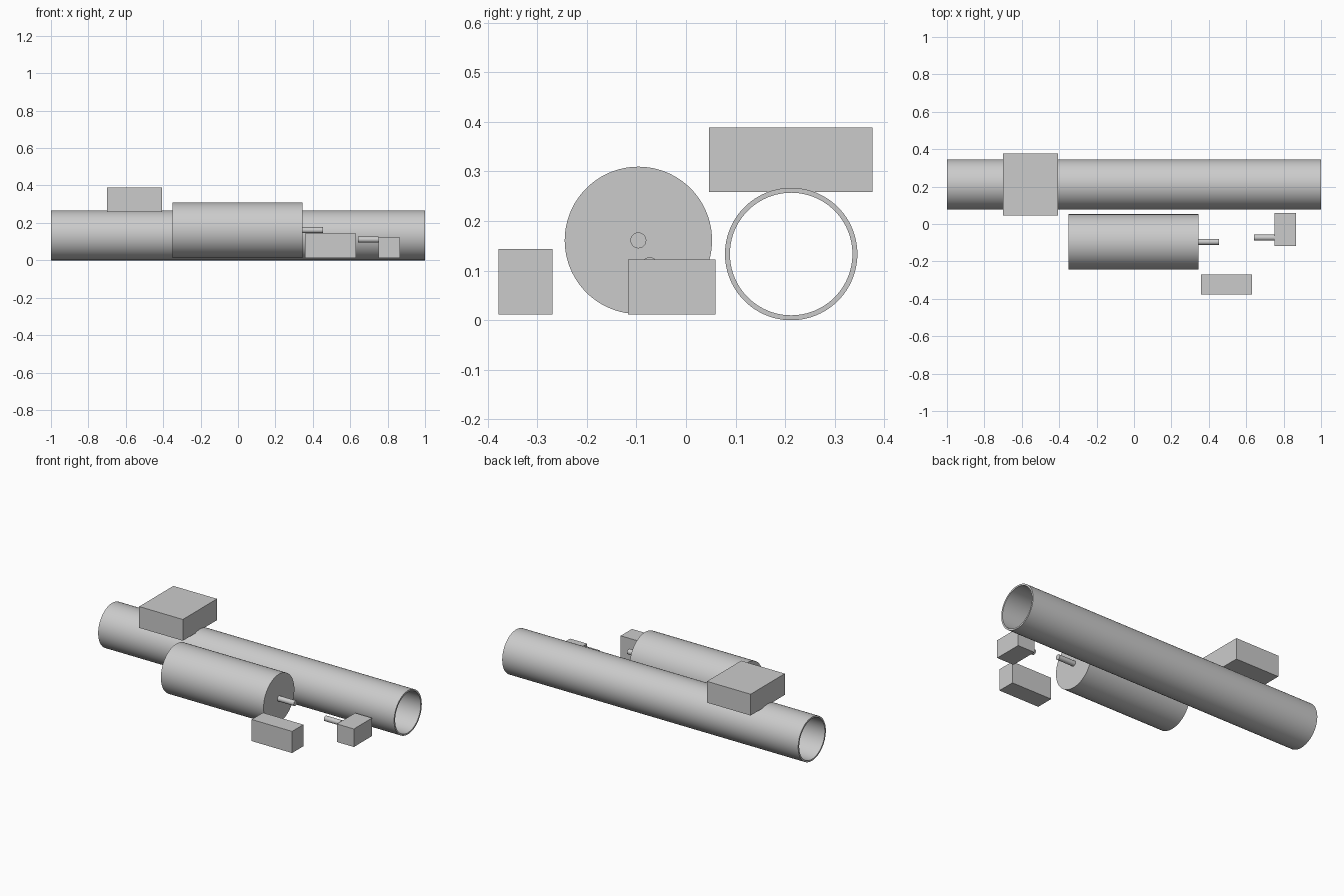
import bpy
import bmesh
from math import radians
from mathutils import Matrix, Vector

cube = bpy.data.objects.get("Cube")
if cube:
    bpy.data.objects.remove(cube, do_unlink=True)

GREY = (0.6, 0.6, 0.6, 1.0)
grey = bpy.data.materials.new("plain grey")
grey.use_nodes = True
grey.diffuse_color = GREY
grey.node_tree.nodes["Principled BSDF"].inputs["Base Color"].default_value = GREY


def add_part(name, bm, smooth=False):
    bmesh.ops.recalc_face_normals(bm, faces=bm.faces)
    mesh = bpy.data.meshes.new(name)
    bm.to_mesh(mesh)
    bm.free()
    mesh.materials.append(grey)
    obj = bpy.data.objects.new(name, mesh)
    bpy.context.collection.objects.link(obj)
    if smooth:
        bpy.ops.object.select_all(action="DESELECT")
        obj.select_set(True)
        bpy.context.view_layer.objects.active = obj
        bpy.ops.object.shade_smooth_by_angle(angle=radians(30))
    return obj


def box(name, low, high):
    low, high = Vector(low), Vector(high)
    bm = bmesh.new()
    bmesh.ops.create_cube(bm, size=1)
    bmesh.ops.transform(bm, verts=bm.verts, matrix=Matrix.Translation(
        (low + high) / 2) @ Matrix.Diagonal((*(high - low), 1)))
    return add_part(name, bm)


def turned(name, profile, y, z, closed=False, steps=96):
    """Spin an (x, radius) profile about an axis along x."""
    bm = bmesh.new()
    verts = [bm.verts.new((x, y, z + r)) for x, r in profile]
    pairs = list(zip(verts, verts[1:]))
    if closed:
        pairs.append((verts[-1], verts[0]))
    edges = [bm.edges.new(p) for p in pairs]
    bmesh.ops.spin(bm, geom=verts + edges, cent=(0, y, z), axis=(1, 0, 0),
                   angle=radians(360), steps=steps, use_merge=True)
    bmesh.ops.remove_doubles(bm, verts=bm.verts, dist=1e-5)
    return add_part(name, bm, smooth=True)


def rod(name, x0, x1, r, y, z, steps=96):
    return turned(name, [(x0, 0), (x0, r), (x1, r), (x1, 0)], y, z, steps=steps)


# Long open tube and the block resting on it
turned("outer_tube", [(-1, 0.1335), (1, 0.1335), (1, 0.1235), (-1, 0.1235)],
       0.212, 0.1335, closed=True)
box("top_block", (-0.70, 0.046, 0.259), (-0.405, 0.376, 0.389))

# Motor body with its shaft
rod("motor_body", -0.35, 0.344, 0.1485, -0.096, 0.161)
rod("motor_shaft", 0.344, 0.455, 0.016, -0.096, 0.161, steps=40)

# Small actuator with its shaft
box("actuator_body", (0.75, -0.117, 0.012), (0.865, 0.059, 0.122))
rod("actuator_shaft", 0.642, 0.75, 0.016, -0.073, 0.111, steps=40)

# Loose block at the front
box("front_block", (0.357, -0.378, 0.012), (0.63, -0.269, 0.144))
